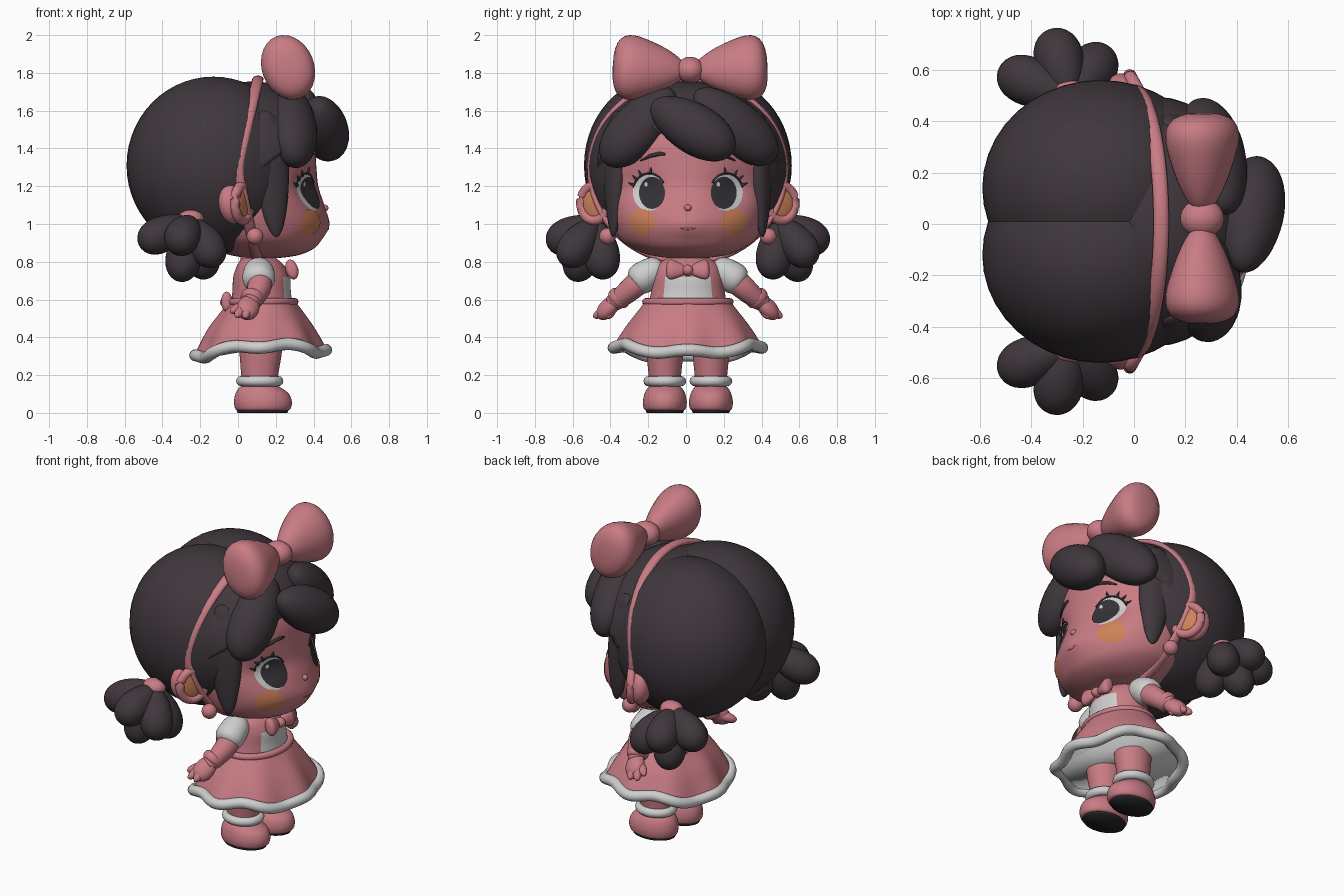
import bpy, bmesh, math
from mathutils import Vector
from mathutils.bvhtree import BVHTree

if "Cube" in bpy.data.objects:
    bpy.data.objects.remove(bpy.data.objects["Cube"])

def material(name, *c):
    m = bpy.data.materials.new(name)
    m.diffuse_color = (*c, 1)
    m.use_nodes = True
    m.node_tree.nodes["Principled BSDF"].inputs["Base Color"].default_value = m.diffuse_color
    return m
PINK = material("rose pink", 0.58, 0.20, 0.23)
DARK = material("charcoal hair", 0.050, 0.038, 0.046)
WHITE = material("soft white", 0.62, 0.62, 0.62)
ORANGE = material("peach orange", 0.62, 0.22, 0.10)
EYE = material("eye black", 0.035, 0.031, 0.037)
SOLE = material("sole black", 0.02, 0.018, 0.02)
SHIFT = Vector((0, 0.01, 0))
TAU = 2 * math.pi

def build(name, verts, faces, mat, fix=True):
    me = bpy.data.meshes.new(name)
    me.from_pydata([Vector(v) + SHIFT for v in verts], [], faces)
    if fix:
        bm = bmesh.new(); bm.from_mesh(me)
        bmesh.ops.remove_doubles(bm, verts=bm.verts, dist=1e-5)
        bmesh.ops.recalc_face_normals(bm, faces=bm.faces)
        bm.to_mesh(me); bm.free()
    me.polygons.foreach_set("use_smooth", [True] * len(me.polygons))
    me.materials.append(mat)
    ob = bpy.data.objects.new(name, me)
    bpy.context.collection.objects.link(ob)
    return ob

def grid_faces(rows, n, loop=False):
    return [(i * n + j, i * n + (j + 1) % n, (i + 1) % rows * n + (j + 1) % n, (i + 1) % rows * n + j)
            for i in range(rows if loop else rows - 1) for j in range(n)]

def spline(pts, sub):
    out = []
    for i in range(len(pts) - 1):
        a, b, c, d = (pts[max(0, min(len(pts) - 1, i + k))] for k in (-1, 0, 1, 2))
        for s in range(sub):
            t = s / sub
            out.append([q + 0.5 * t * (r - p + t * (2*p - 5*q + 4*r - u + t * (3*(q - r) + u - p)))
                        for p, q, r, u in zip(a, b, c, d)])
    return out + [list(pts[-1])]

def loft(name, rows, mat, warp=None, n=48, sub=5, caps=True):
    """Elliptic rings given as (z, centre x, centre y, radius x, radius y)."""
    rows = spline(rows, sub)
    verts = [Vector((cx + rx * math.cos(TAU * j / n), cy + ry * math.sin(TAU * j / n), z))
             for z, cx, cy, rx, ry in rows for j in range(n)]
    if warp:
        verts = [warp(v) for v in verts]
    faces = grid_faces(len(rows), n)
    if caps:
        faces += [tuple(range(n)), tuple(range(len(verts) - n, len(verts)))]
    return build(name, verts, faces, mat), verts, faces

def lobe(name, p0, p1, w, t, normal, mat, taper=0.0, p=2.0, n=28, m=20):
    """Rounded tuft from p0 to p1, w wide and t thick along normal."""
    p0, p1 = Vector(p0), Vector(p1)
    mid, half = (p0 + p1) / 2, (p1 - p0) / 2
    a = half.normalized()
    nrm = Vector(normal)
    nrm = (nrm - a * nrm.dot(a)).normalized()
    side = a.cross(nrm)
    verts = []
    for i in range(m + 1):
        s = -math.cos(math.pi * i / m)
        r = max(0, 1 - abs(s) ** p) ** (1 / p) * (1 + taper * s)
        for j in range(n):
            g = TAU * j / n
            verts.append(mid + half * s + side * (w * r * math.cos(g)) + nrm * (t * r * math.sin(g)))
    return build(name, verts, grid_faces(m + 1, n), mat)

def ball(name, c, r, mat):
    c = Vector(c)
    return lobe(name, c - Vector((0, 0, r[2])), c + Vector((0, 0, r[2])), r[1], r[0], (1, 0, 0), mat, m=28, n=40)

def tube(name, pts, radii, mat, closed=False, n=12):
    pts = [Vector(q) for q in pts]
    verts, k = [], len(pts)
    for i, q in enumerate(pts):
        a = pts[(i - 1) % k] if closed or i else q
        b = pts[(i + 1) % k] if closed or i < k - 1 else q
        d = (b - a).normalized()
        u = d.cross(Vector((0, 0, 1)) if abs(d.z) < 0.95 else Vector((1, 0, 0))).normalized()
        v = d.cross(u)
        r = radii if isinstance(radii, float) else radii[i]
        verts += [q + (u * math.cos(TAU * j / n) + v * math.sin(TAU * j / n)) * r for j in range(n)]
    faces = grid_faces(k, n, closed)
    if not closed:
        faces += [tuple(range(n)), tuple(range(len(verts) - n, len(verts)))]
    return build(name, verts, faces, mat)

# Head with shallow eye sockets
def sockets(v):
    if v.x > 0.1:
        v.x -= 0.035 * math.exp(-((abs(v.y) - 0.24) / 0.1) ** 2 - ((v.z - 1.18) / 0.1) ** 2)
        v.x += 0.015 * math.exp(-(v.y / 0.1) ** 2 - ((v.z - 0.99) / 0.07) ** 2)
    return v
head_rows = [(0.82, .14, 0, .08, .10), (0.835, .14, 0, .18, .20), (0.87, .13, 0, .27, .29), (0.92, .11, 0, .33, .36),
             (1.0, .095, 0, .375, .40), (1.1, .085, 0, .37, .42), (1.2, .075, 0, .35, .42), (1.3, .06, 0, .355, .43),
             (1.45, .04, 0, .36, .44), (1.6, .03, 0, .30, .36), (1.68, .02, 0, .20, .25), (1.72, .02, 0, .05, .05)]
_, hv, hf = loft("head", head_rows, PINK, sockets, n=96)
tree = BVHTree.FromPolygons(hv, hf)

def on_face(y, z, off):
    hit, nrm, _, _ = tree.ray_cast(Vector((2, y, z)), Vector((-1, 0, 0)))
    return hit + Vector((off, nrm.y * off, 0))

def patch(name, y, z, ry, rz, off, mat):
    n, m = 40, 8
    verts = [on_face(y + ry * (i + .01) / m * math.cos(TAU * j / n), z + rz * (i + .01) / m * math.sin(TAU * j / n), off)
             for i in range(m + 1) for j in range(n)]
    build(name, verts, grid_faces(m + 1, n), mat, False)

# Face details
for s in (-1, 1):
    patch("eye_white", s * .205, 1.168, .084, .098, .004, WHITE)
    patch("eye_pupil", s * .187, 1.165, .068, .085, .007, EYE)
    patch("eye_glint", s * .187 - .03, 1.21, .009, .012, .009, WHITE)
    patch("cheek_blush", s * .243, 1.01, .068, .07, .004, ORANGE)
    arc = [(s * (.203 + .086 * math.cos(g)), 1.168 + .1 * math.sin(g)) for g in [math.radians(15 + 7.5 * k) for k in range(19)]]
    tube("eyelid_line", [on_face(y, z, .004) for y, z in arc], .005, EYE)
    for deg in (22, 42, 62, 95):
        c, d = math.cos(math.radians(deg)), math.sin(math.radians(deg))
        tube("eyelash", [on_face(s * (.203 + (.084 + e) * c), 1.168 + (.098 + e) * d, .006) for e in (0, .02, .035)],
             [.008, .006, .001], EYE)
    tube("eyebrow", [on_face(s * y, z, .002) for y, z in ((.12, 1.37), (.15, 1.372), (.2, 1.36), (.25, 1.335))],
         [.006, .011, .010, .003], EYE)
ball("nose", on_face(0, 1.085, -.004), (.022, .02, .018), PINK)
tube("mouth", [on_face(y, .975 + 2 * y * y, -.002) for y in (-.04, -.02, 0, .02, .04)], [.002, .005, .006, .005, .002], PINK)

# Ears, earrings and hair that repeats on both sides
for s in (-1, 1):
    en = Vector((.87, s * .48, .05)).normalized()
    es = Vector((-.48, s * .87, 0)).normalized()
    ec = Vector((.01, s * .487, 1.11))
    lobe("ear_back", ec + Vector((-.05, 0, .11)), ec + Vector((-.03, 0, -.11)), .095, .065, en, PINK)
    tube("ear_rim", [ec + en * .015 + es * (.082 * math.cos(TAU * i / 32)) + Vector((0, 0, .092 * math.sin(TAU * i / 32)))
                     for i in range(32)], .026, PINK, True)
    lobe("ear_inner", ec + en * .018 + Vector((0, 0, .085)), ec + en * .018 - Vector((0, 0, .085)), .075, .018, en, ORANGE)
    ball("earring", (.09, s * .425, .935), (.044, .044, .044), PINK)
    ball("back_hair_half", (-.13, s * .13, 1.31), (.46, .42, .47), DARK)
    lobe("side_lock", (.14, s * .37, 1.60), (.205, s * .395, .93), .10, .06, (.25, s, 0), DARK, -.3)
    ball("pigtail_tie", (-.25, s * .49, 1.025), (.07, .06, .05), PINK)
    for tip in ((-.52, .59, .89), (-.32, .74, .88), (-.11, .66, .79), (-.31, .61, .70), (-.16, .44, .71)):
        lobe("pigtail_tuft", (-.25, s * .48, 1.02), (tip[0], s * tip[1], tip[2]), .093, .093, (1, .2, .1), DARK, .25)

# Front hair cap, cut along a slanting hairline
cap = ball("front_hair_cap", (.08, 0, 1.33), (.40, .485, .425), DARK)
bm = bmesh.new(); bm.from_mesh(cap.data)
res = bmesh.ops.bisect_plane(bm, geom=bm.verts[:] + bm.edges[:] + bm.faces[:], plane_co=(.2, 0, 1.35),
                             plane_no=(.75, 0, -1), clear_outer=True)
bmesh.ops.holes_fill(bm, edges=[e for e in bm.edges if e.is_boundary])
bm.to_mesh(cap.data); bm.free()

# Swept fringe
lobe("fringe_left", (.28, -.08, 1.71), (.30, -.44, 1.32), .14, .12, (.8, -.5, .3), DARK, .1)
lobe("fringe_middle", (.42, -.19, 1.64), (.49, .24, 1.38), .135, .125, (1, 0, .4), DARK, .1)
lobe("fringe_right", (.36, .04, 1.70), (.26, .46, 1.34), .14, .12, (.8, .5, .3), DARK, .1)

# Headband circling the head
band = []
for i in range(72):
    g = TAU * i / 72
    c, d = math.cos(g), math.sin(g)
    for j in range(12):
        h = TAU * j / 12
        k = .018 * math.sin(h)
        band.append((-.01 + .115 * math.sqrt(d * d + .01) + .03 * math.cos(h), (.515 + k) * c, 1.283 + (.485 + k) * d))
build("headband", band, grid_faces(72, 12, True), PINK)

# Bows: head bow, collar bow and small back bow
def bow(name, c, span, w, t, normal, knot, p):
    c = Vector(c)
    for s in (-1, 1):
        lobe(name + "_loop", c + Vector((0, s * span * .06, 0)), c + Vector((0, s * span, w * .12)), w, t, normal, PINK, .5, p)
    ball(name + "_knot", c, knot, PINK)
bow("head_bow", (.265, .012, 1.815), .41, .15, .118, (.93, 0, .36), (.085, .075, .07), 2.7)
bow("collar_bow", (.285, 0, .755), .115, .046, .028, (1, 0, .3), (.035, .03, .03), 2.7)
bow("back_bow", (-.06, 0, .585), .12, .045, .025, (1, 0, 0), (.035, .03, .03), 2.7)

# Torso: pink pinafore with a white chest panel
loft("neck", [(.74, .1, 0, .09, .09), (.86, .1, 0, .085, .085)], PINK)
torso, _, _ = loft("bodice", [(.56, .125, 0, .165, .21), (.64, .125, 0, .155, .195), (.72, .125, 0, .15, .185),
                              (.78, .12, 0, .125, .165), (.82, .11, 0, .09, .11)], PINK, n=80, sub=8)
torso.data.materials.append(WHITE)
for f in torso.data.polygons:
    if f.center.x > .15 and abs(f.center.y - SHIFT.y) < .125 and .6 < f.center.z < .72:
        f.material_index = 1

# Skirt with folds, white lining and hem
def folds(v):
    g = math.atan2(v.y / 1.12, v.x - .12)
    k = max(0, min(1, (.6 - v.z) / .26))
    f = 1 + .035 * k * math.cos(8 * g)
    drop = .022 - .05 * math.cos(g) ** 2 + .012 * math.cos(6 * g) + .014 * math.cos(g)
    return Vector((.12 + (v.x - .12) * f, v.y * f, v.z + k * drop))
skirt_rows = [(.60, .125, 0, .17, .22), (.55, .125, 0, .208, .253), (.47, .12, 0, .268, .31),
              (.40, .12, 0, .308, .352), (.345, .12, 0, .335, .38)]
loft("skirt", skirt_rows, PINK, folds, n=96, caps=False)
loft("skirt_lining", [(z - .012, cx, cy, rx - .012, ry - .012) for z, cx, cy, rx, ry in skirt_rows], WHITE, folds, n=96)
tube("skirt_hem", [folds(Vector((.12 + .335 * math.cos(TAU * i / 96), .38 * math.sin(TAU * i / 96), .335)))
                   for i in range(96)], .032, WHITE, True)

def ring(name, c, rx, ry, r, mat):
    tube(name, [(c[0] + rx * math.cos(TAU * i / 48), c[1] + ry * math.sin(TAU * i / 48), c[2])
                for i in range(48)], r, mat, True)
ring("waist_belt", (.125, 0, .588), .175, .222, .02, PINK)

for s in (-1, 1):
    # Sleeves, arms and hands
    lobe("puff_sleeve", (.11, s * .13, .785), (.11, s * .295, .68), .082, .085, (1, 0, 0), WHITE, .12, 2.8)
    arm = spline([(.11, s * .2, .745, .065), (.115, s * .28, .675, .065), (.09, s * .35, .615, .055), (.06, s * .40, .58, .046)], 5)
    tube("arm", [q[:3] for q in arm], [q[3] for q in arm], PINK, n=24)
    lobe("cuff", (.085, s * .345, .63), (.065, s * .385, .585), .062, .062, (1, 0, 0), PINK, 0, 3)
    lobe("palm", (.08, s * .36, .615), (.03, s * .475, .505), .06, .045, (.3, s * .5, .6), PINK, .1)
    for tip in ((-.04, .46, .535), (-.01, .495, .51), (.04, .50, .505), (.08, .43, .50)):
        lobe("finger", (.05, s * .39, .575), (tip[0], s * tip[1], tip[2]), .028, .028, (0, 0, 1), PINK)
    # Legs, socks and shoes
    y = s * .122
    loft("leg", [(.10, .115, y, .09, .08), (.2, .115, y, .098, .086), (.32, .12, y, .112, .098), (.42, .12, y, .115, .1)], PINK)
    ring("sock_cuff", (.115, y, .168), .098, .086, .027, WHITE)
    loft("shoe", [(.012, .13, y, .135, .10), (.025, .132, y, .148, .112), (.06, .132, y, .153, .116), (.10, .128, y, .142, .108),
                  (.13, .118, y, .115, .092), (.145, .115, y, .09, .075)], PINK)
    loft("shoe_sole", [(0, .13, y, .132, .096), (.014, .13, y, .137, .102)], SOLE, sub=1)
